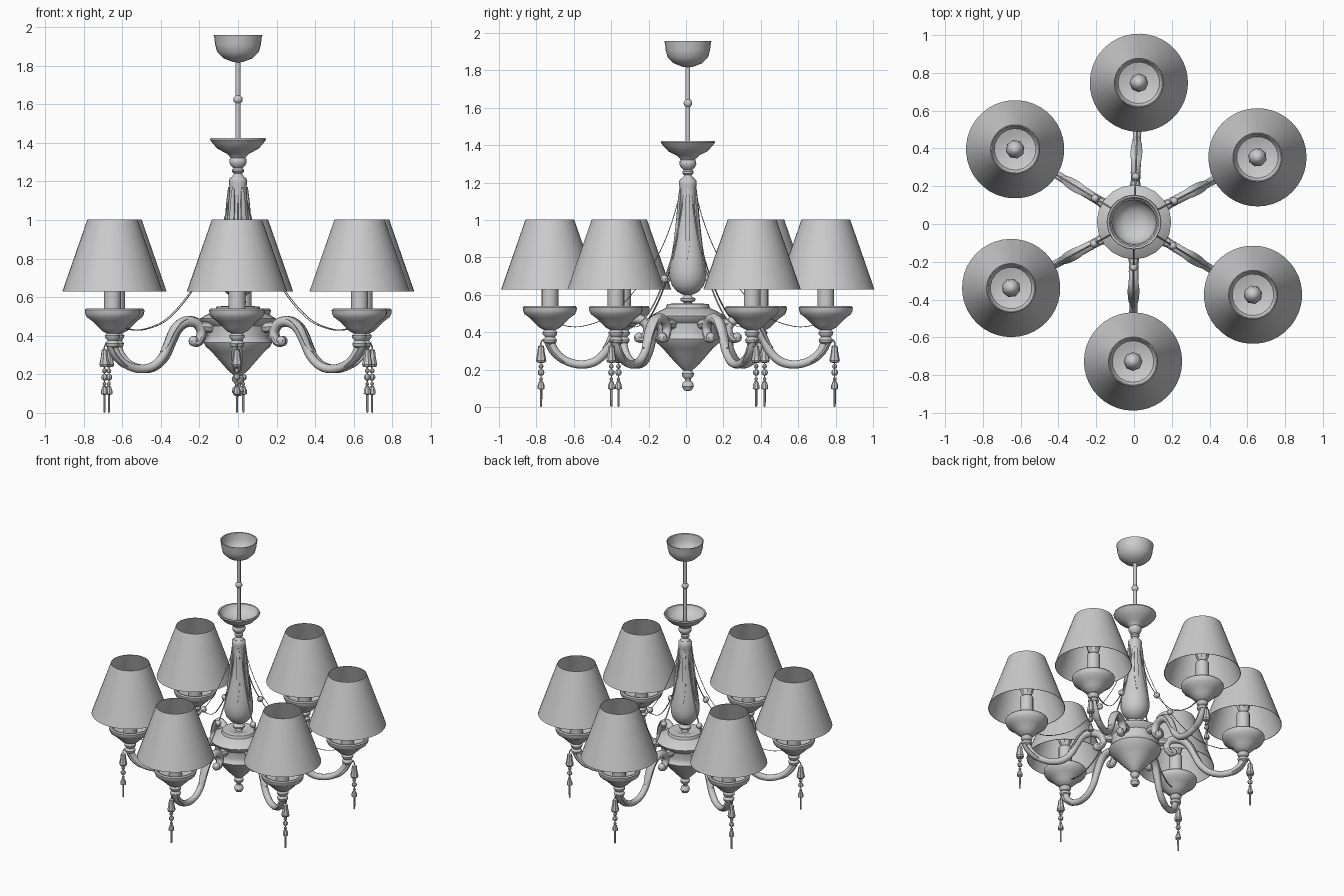
import bpy, bmesh, math
from mathutils import Vector

CENTRE = Vector((0, 0.01, 0))
ARM_ANGLES = [88.0, 148.5, 208.2, 269.6, 328.6, 27.7]
ARM_R = 0.738


def finish(bm, name, smooth=40):
    bmesh.ops.recalc_face_normals(bm, faces=bm.faces)
    me = bpy.data.meshes.new(name)
    bm.to_mesh(me)
    bm.free()
    ob = bpy.data.objects.new(name, me)
    bpy.context.collection.objects.link(ob)
    ob.location = CENTRE
    if smooth:
        bpy.ops.object.select_all(action='DESELECT')
        ob.select_set(True)
        bpy.context.view_layer.objects.active = ob
        bpy.ops.object.shade_smooth_by_angle(angle=math.radians(smooth))
    return ob


def lathe(bm, prof, n=16, x=0.0):
    """Revolve (radius, z) points about a vertical axis at x."""
    rings = []
    for r, z in prof:
        if r < 1e-5:
            rings.append([bm.verts.new((x, 0, z))])
        else:
            rings.append([bm.verts.new((x + r * math.cos(2 * math.pi * i / n),
                                        r * math.sin(2 * math.pi * i / n), z)) for i in range(n)])
    for a, b in zip(rings, rings[1:]):
        for i in range(n):
            j = (i + 1) % n
            if len(a) == 1 and len(b) == 1:
                continue
            if len(a) == 1:
                bm.faces.new((a[0], b[j], b[i]))
            elif len(b) == 1:
                bm.faces.new((a[i], a[j], b[0]))
            else:
                bm.faces.new((a[i], a[j], b[j], b[i]))


def sweep(bm, pts, n=8, steps=4):
    """Smooth tube in the radial plane; points are (x, z, height radius, side radius)."""
    P = [Vector(p) for p in pts]
    P = [2 * P[0] - P[1]] + P + [2 * P[-1] - P[-2]]
    path = []
    for a, b, c, d in zip(P, P[1:], P[2:], P[3:]):
        for s in range(steps):
            t = s / steps
            path.append(0.5 * (2 * b + (c - a) * t + (2 * a - 5 * b + 4 * c - d) * t * t
                               + (3 * b - a - 3 * c + d) * t ** 3))
    path.append(P[-2])
    rings = []
    for k, p in enumerate(path):
        t = path[min(k + 1, len(path) - 1)] - path[max(k - 1, 0)]
        l = math.hypot(t[0], t[1]) or 1
        nx, nz = -t[1] / l, t[0] / l
        ring = []
        for i in range(n):
            a = 2 * math.pi * i / n
            h, w = p[2] * math.cos(a), p[3] * math.sin(a)
            ring.append(bm.verts.new((p[0] + nx * h, w, p[1] + nz * h)))
        rings.append(ring)
    for a, b in zip(rings, rings[1:]):
        for i in range(n):
            bm.faces.new((a[i], a[(i + 1) % n], b[(i + 1) % n], b[i]))
    bm.faces.new(rings[0])
    bm.faces.new(rings[-1])


def ball(bm, x, z, r, h=None, n=8):
    h = h or r
    lathe(bm, [(r * math.sin(math.pi * i / 6), z - h * math.cos(math.pi * i / 6))
               for i in range(7)], n, x)


def turned(name, prof, n=16, x=0.0):
    bm = bmesh.new()
    lathe(bm, prof, n, x)
    return finish(bm, name)


def around(ob, angles):
    """Place linked copies of a radial part at each angle."""
    for k, a in enumerate(angles):
        c = ob if k == 0 else ob.copy()
        if k:
            bpy.context.collection.objects.link(c)
        c.rotation_euler.z = math.radians(a)


# Central stem parts
turned("ceiling_canopy", [(0, 1.815), (0.03, 1.82), (0.075, 1.838), (0.108, 1.87), (0.119, 1.91),
                          (0.122, 1.94), (0.126, 1.958), (0.119, 1.956), (0.115, 1.91),
                          (0.10, 1.868), (0.06, 1.84), (0, 1.83)], 24)
turned("hanging_rod", [(0.013, 1.33), (0.013, 1.605), (0.022, 1.615), (0.024, 1.625), (0.022, 1.635),
                       (0.013, 1.645), (0.013, 1.83)], 10)
turned("upper_dish", [(0.03, 1.31), (0.045, 1.33), (0.06, 1.345), (0.105, 1.368), (0.13, 1.395),
                      (0.145, 1.415), (0.142, 1.424), (0.132, 1.422), (0.12, 1.395), (0.09, 1.37),
                      (0.013, 1.355)], 20)
turned("stem_collar", [(0.036, 1.20), (0.04, 1.215), (0.028, 1.228), (0.02, 1.24), (0.03, 1.25),
                       (0.03, 1.26), (0.022, 1.268), (0.036, 1.28), (0.045, 1.298), (0.044, 1.315),
                       (0.03, 1.33)], 16)
turned("baluster", [(0.02, 0.60), (0.035, 0.605), (0.06, 0.62), (0.085, 0.65), (0.097, 0.69),
                    (0.098, 0.735), (0.09, 0.80), (0.076, 0.88), (0.062, 0.96), (0.053, 1.04),
                    (0.047, 1.12), (0.044, 1.17), (0.047, 1.19), (0.046, 1.21), (0.036, 1.222),
                    (0, 1.222)], 16)
turned("baluster_foot", [(0.05, 0.53), (0.025, 0.545), (0.022, 0.56), (0.04, 0.568), (0.042, 0.58),
                         (0.024, 0.59), (0.02, 0.60), (0.034, 0.612)], 14)
turned("central_bowl", [(0, 0.085), (0.02, 0.09), (0.032, 0.11), (0.028, 0.13), (0.016, 0.14),
                        (0.016, 0.15), (0.03, 0.165), (0.033, 0.18), (0.022, 0.195), (0.04, 0.21),
                        (0.065, 0.235), (0.10, 0.275), (0.135, 0.315), (0.168, 0.345), (0.178, 0.365),
                        (0.165, 0.38), (0.16, 0.40), (0.165, 0.45), (0.192, 0.475), (0.197, 0.488),
                        (0.185, 0.497), (0.15, 0.515), (0.118, 0.53), (0.112, 0.55), (0.07, 0.555),
                        (0.045, 0.545), (0, 0.545)], 20)

# Slender leaves applied to the baluster
bm = bmesh.new()
sweep(bm, [(0.048, 1.17, .003, .006), (0.052, 1.10, .008, .013), (0.063, 0.98, .008, .016),
           (0.078, 0.88, .007, .013), (0.094, 0.79, .003, .003)], 6, 3)
around(finish(bm, "baluster_leaf"), [a + 30 for a in ARM_ANGLES])

# Scrolled arm with leaf cladding and joint to the bowl
bm = bmesh.new()
sweep(bm, [(0.268, 0.365, .016, .020), (0.245, 0.362, .020, .026), (0.222, 0.39, .022, .026),
           (0.218, 0.43, .024, .026), (0.25, 0.467, .026, .026), (0.31, 0.472, .028, .027),
           (0.365, 0.438, .028, .027), (0.405, 0.365, .025, .024), (0.44, 0.295, .023, .023),
           (0.50, 0.242, .023, .023), (0.58, 0.228, .022, .022), (0.66, 0.252, .022, .022),
           (0.715, 0.305, .022, .022), (0.738, 0.375, .020, .020)], 10, 4)
ball(bm, 0.262, 0.372, 0.027, 0.027)
sweep(bm, [(0.15, 0.445, .028, .028), (0.185, 0.445, .030, .030), (0.23, 0.45, .022, .022)], 8, 2)
sweep(bm, [(0.29, 0.49, .010, .020), (0.345, 0.472, .013, .030), (0.39, 0.42, .013, .030),
           (0.425, 0.35, .011, .024), (0.455, 0.315, .004, .006)], 8, 3)
sweep(bm, [(0.61, 0.235, .004, .006), (0.67, 0.245, .012, .024), (0.728, 0.295, .012, .028),
           (0.757, 0.345, .010, .024), (0.778, 0.362, .004, .008)], 8, 3)
around(finish(bm, "arm"), ARM_ANGLES)

# Drip dish and knob
dish = [(0.018, 0.335), (0.034, 0.345), (0.038, 0.36), (0.026, 0.375), (0.038, 0.388), (0.04, 0.40),
        (0.03, 0.412), (0.055, 0.425), (0.07, 0.44), (0.105, 0.475), (0.135, 0.497), (0.143, 0.515),
        (0.145, 0.532), (0.138, 0.54), (0.125, 0.537), (0.11, 0.51), (0.05, 0.49), (0, 0.49)]
around(turned("drip_dish", dish, 20, ARM_R), ARM_ANGLES)

# Candle sleeve and bulb
around(turned("candle_sleeve", [(0.045, 0.48), (0.045, 0.71), (0.02, 0.715), (0, 0.715)], 14, ARM_R),
       ARM_ANGLES)
around(turned("bulb", [(0, 0.70), (0.025, 0.715), (0.042, 0.75), (0.05, 0.79), (0.043, 0.83),
                       (0.025, 0.86), (0, 0.873)], 8, ARM_R), ARM_ANGLES)

# Open conical lampshade
around(turned("lampshade", [(0.26, 0.63), (0.13, 1.003), (0.127, 1.003), (0.257, 0.63), (0.26, 0.63)],
              40, ARM_R), ARM_ANGLES)

# Draped ribbon chain with beads
bm = bmesh.new()
sweep(bm, [(0.04, 1.15, .002, .005), (0.085, 0.99, .002, .005), (0.15, 0.83, .002, .005),
           (0.235, 0.69, .002, .005), (0.33, 0.57, .002, .005), (0.44, 0.475, .002, .005),
           (0.56, 0.433, .002, .005), (0.64, 0.432, .002, .005), (0.70, 0.45, .002, .005)], 4, 4)
ball(bm, 0.24, 0.685, 0.022)
around(finish(bm, "swag_chain"), ARM_ANGLES)

# Hanging crystal drop
bm = bmesh.new()
D = 0.785
sweep(bm, [(0.75, 0.345, .004, .004), (0.77, 0.36, .004, .004), (D, 0.345, .004, .004),
           (D, 0.315, .004, .004)], 5, 3)
lathe(bm, [(0, 0.335), (0.016, 0.325), (0.02, 0.29), (0.028, 0.25), (0.022, 0.238), (0, 0.236)], 8, D)
lathe(bm, [(0.003, 0.08), (0.003, 0.25)], 5, D)
for z, r in ((0.218, 0.013), (0.185, 0.018), (0.15, 0.010)):
    ball(bm, D, z, r)
lathe(bm, [(0, 0.14), (0.010, 0.138), (0.018, 0.118), (0.019, 0.098), (0.008, 0.094), (0, 0.094)], 8, D)
lathe(bm, [(0, 0), (0.006, 0.004), (0.0065, 0.05), (0.0065, 0.096), (0, 0.098)], 6, D)
around(finish(bm, "crystal_drop", 30), ARM_ANGLES)
